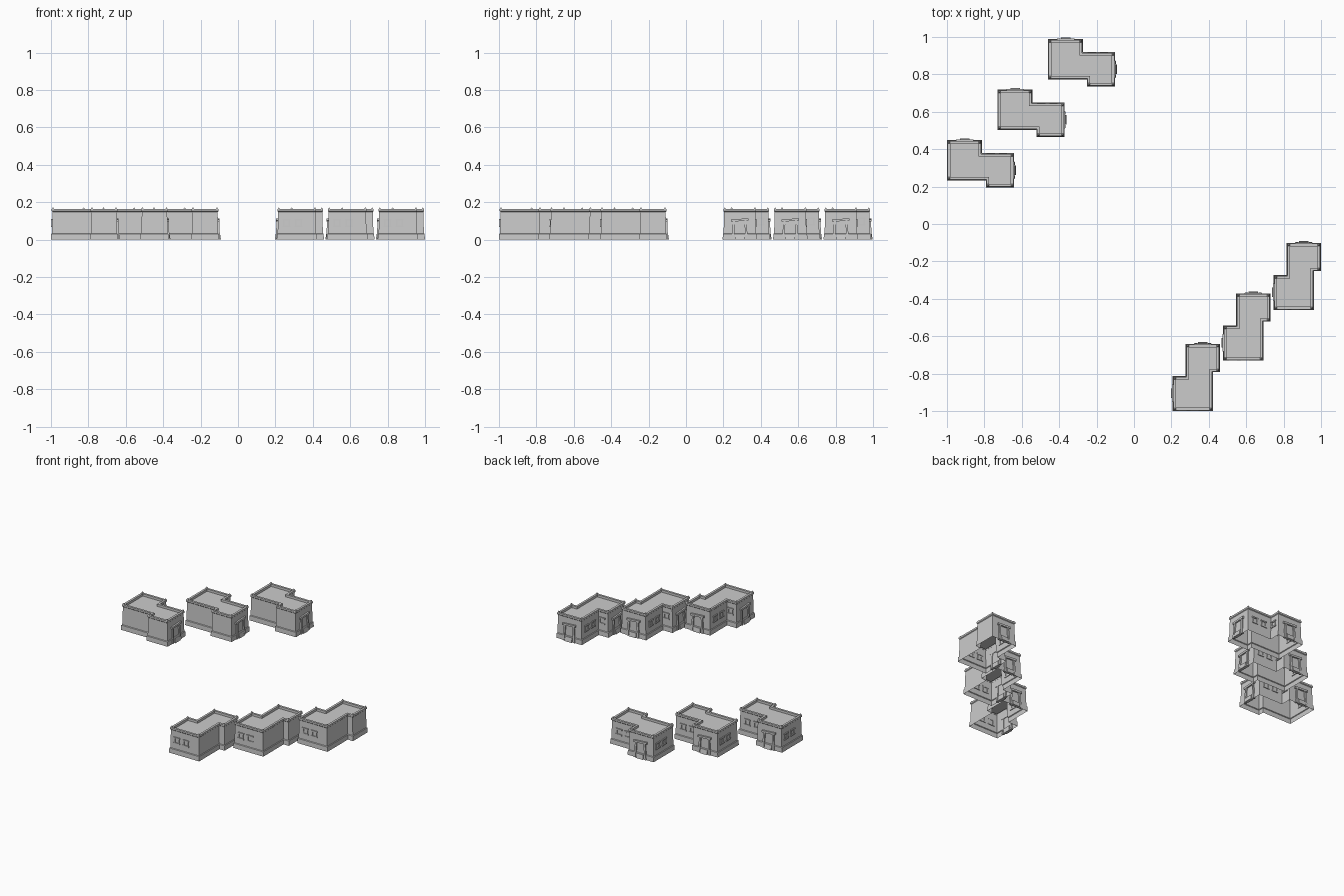
import bpy, bmesh
from math import radians
from mathutils import Vector, Matrix

if "Cube" in bpy.data.objects:
    bpy.data.objects.remove(bpy.data.objects["Cube"])

# Footprint of one house, counter-clockwise
PLAN = [Vector(p) for p in ((.213, -.994), (.416, -.994), (.416, -.786), (.453, -.786),
                            (.453, -.647), (.282, -.647), (.282, -.82), (.213, -.82))]


def normal(i):
    d = (PLAN[(i + 1) % 8] - PLAN[i % 8]).normalized()
    return Vector((d.y, -d.x))


def offset_plan(d):
    return [PLAN[i] + (normal(i - 1 if i else 7) + normal(i)) * d for i in range(8)]


def finish(bm, name):
    me = bpy.data.meshes.new(name)
    bm.to_mesh(me)
    bm.free()
    return me


def make_shell():
    # Plinth, leaning wall, trim band, parapet and sunken roof; open underneath
    bm = bmesh.new()
    profile = [(.006, 0), (.005, .03), (.001, .033), (-.002, .148), (.002, .152),
               (.002, .163), (-.012, .163), (-.012, .148)]
    rings = [[bm.verts.new((p.x, p.y, z)) for p in offset_plan(d)] for d, z in profile]
    for a, b in zip(rings, rings[1:]):
        for i in range(8):
            j = (i + 1) % 8
            bm.faces.new((a[i], a[j], b[j], b[i]))
    bm.faces.new(rings[-1])
    return finish(bm, "house_walls")


def make_finials():
    # Small points on the outward corners of the parapet
    bm = bmesh.new()
    for i, p in enumerate(offset_plan(-.005)):
        n1, n2 = normal(i - 1 if i else 7), normal(i)
        if n1.cross(n2) > 0:
            bmesh.ops.create_cone(bm, cap_ends=True, segments=4, radius1=.0095, radius2=.002,
                                  depth=.010, matrix=Matrix.Translation((p.x, p.y, .167))
                                  @ Matrix.Rotation(radians(45), 4, 'Z'))
    return finish(bm, "parapet_points")


def slab(bm, face, quad, depth, top_depth=None):
    # Four-sided slab on a wall; quad is (along, height) points seen from outside
    (ox, oy), n = face
    t = Vector((-n[1], n[0]))
    top_depth = depth if top_depth is None else top_depth
    zmid = sum(z for _, z in quad) / 4

    def at(u, z, d):
        return bm.verts.new((ox + t.x * u + n[0] * d, oy + t.y * u + n[1] * d, z))
    back = [at(u, z, -.004) for u, z in quad]
    front = [at(u, z, top_depth if z > zmid else depth) for u, z in quad]
    bm.faces.new(front)
    bm.faces.new(back[::-1])
    for i in range(4):
        j = (i + 1) % 4
        bm.faces.new((back[i], back[j], front[j], front[i]))


def make_doors():
    # Splayed jambs, tilted lintel and a doorstep
    bm = bmesh.new()
    for face in (((.368, -.647), (0, 1)), ((.213, -.904), (-1, 0))):
        for s in (-1, 1):
            q = [(s * .044, 0), (s * .031, 0), (s * .025, .1), (s * .036, .1)]
            slab(bm, face, q if s < 0 else q[::-1], .011, .007)
        slab(bm, face, [(-.047, .096), (.047, .101), (.047, .114), (-.047, .108)], .009)
        slab(bm, face, [(-.025, 0), (.025, 0), (.025, .03), (-.025, .03)], .016, .011)
    bmesh.ops.recalc_face_normals(bm, faces=bm.faces)
    return finish(bm, "door_frames")


def make_windows():
    # Square frames of four bars with overhanging lintels and sills
    bm = bmesh.new()
    spots = [((x, -.994), (0, -1), .088) for x in (.259, .324)]
    spots += [((.282, y), (-1, 0), .088) for y in (-.766, -.701)]
    spots += [((.256, -.82), (0, 1), .096)]
    for o, n, z in spots:
        for s in (-1, 1):
            a, b = sorted((s * .011, s * .018))
            slab(bm, (o, n), [(a, z - .018), (b, z - .018), (b, z + .018), (a, z + .018)], .004)
            c, d = sorted((s * .013, s * .021))
            slab(bm, (o, n), [(-.022, z + c), (.022, z + c), (.022, z + d), (-.022, z + d)], .005)
    bmesh.ops.recalc_face_normals(bm, faces=bm.faces)
    return finish(bm, "window_frames")


# Two rows of three houses, the second row turned a quarter
parts = [make_shell(), make_finials(), make_doors(), make_windows()]
for row, turn in (("right", Matrix.Identity(4)),
                  ("left", Matrix.Translation((0, .655, 0)) @ Matrix.Rotation(radians(-90), 4, 'Z'))):
    for k in range(3):
        for me in parts:
            ob = bpy.data.objects.new(f"{row}_{me.name}_{k + 1}", me)
            ob.matrix_world = Matrix.Translation((.27 * k, .27 * k, 0)) @ turn
            bpy.context.collection.objects.link(ob)
